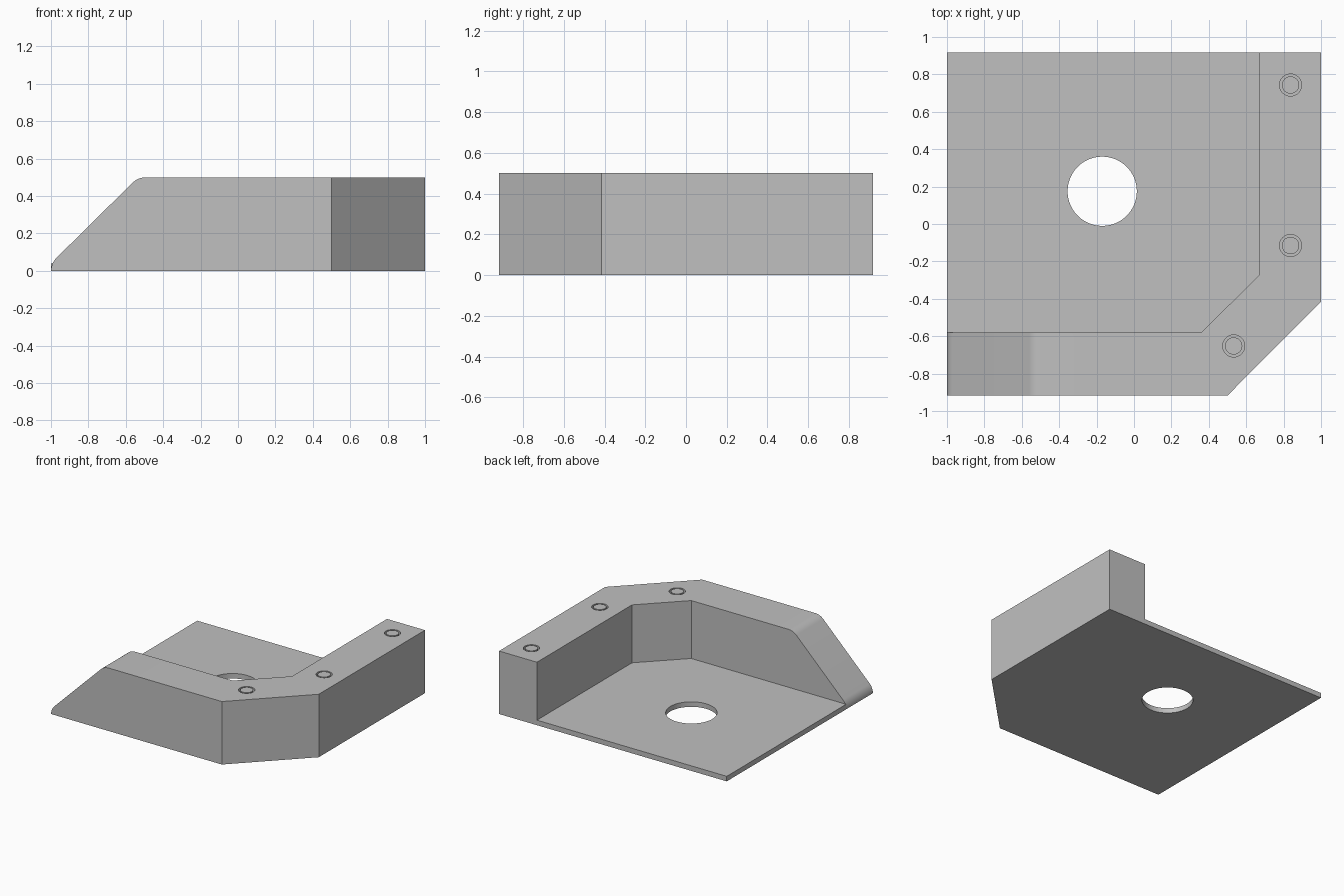
import bpy
import bmesh
from math import sin, cos, radians, tan
from mathutils import Vector

if "Cube" in bpy.data.objects:
    bpy.data.objects.remove(bpy.data.objects["Cube"], do_unlink=True)

HEIGHT, FLOOR, BACK = 0.5, 0.04, 0.917

silver = bpy.data.materials.new("silver_grey")
silver.use_nodes = True
COLOUR = (0.527, 0.527, 0.527, 1)
silver.diffuse_color = COLOUR
silver.node_tree.nodes["Principled BSDF"].inputs["Base Color"].default_value = COLOUR


def prism(name, points, offset):
    """Extrude a planar outline along an offset vector."""
    bm = bmesh.new()
    face = bm.faces.new([bm.verts.new(p) for p in points])
    grown = bmesh.ops.extrude_face_region(bm, geom=[face])["geom"]
    verts = [g for g in grown if isinstance(g, bmesh.types.BMVert)]
    bmesh.ops.translate(bm, verts=verts, vec=offset)
    bmesh.ops.recalc_face_normals(bm, faces=bm.faces)
    mesh = bpy.data.meshes.new(name)
    bm.to_mesh(mesh)
    bm.free()
    mesh.materials.append(silver)
    obj = bpy.data.objects.new(name, mesh)
    bpy.context.collection.objects.link(obj)
    return obj


def disc(name, x, y, radius, bottom, top, sides=64):
    turn = radians(360) / sides
    ring = [(x + radius * cos(i * turn), y + radius * sin(i * turn), bottom)
            for i in range(sides)]
    return prism(name, ring, (0, 0, top - bottom))


def activate(obj):
    bpy.ops.object.select_all(action='DESELECT')
    obj.select_set(True)
    bpy.context.view_layer.objects.active = obj


def cut(obj, cutter):
    mod = obj.modifiers.new("cut", 'BOOLEAN')
    mod.operation, mod.solver, mod.object = 'DIFFERENCE', 'EXACT', cutter
    activate(obj)
    bpy.ops.object.modifier_apply(modifier=mod.name)
    bpy.data.objects.remove(cutter, do_unlink=True)


def smooth(obj):
    activate(obj)
    bpy.ops.object.shade_smooth_by_angle(angle=radians(30))


def arc(cx, cz, radius, start, end, steps=8):
    angles = [radians(start + (end - start) * i / steps) for i in range(steps + 1)]
    return [(cx + radius * cos(a), -1.2, cz + radius * sin(a)) for a in angles]


# Floor plate with its round opening
inner = [(-1, -0.58), (0.36, -0.58), (0.667, -0.275), (0.667, BACK)]
plate = prism("floor_plate", [(x, y, 0) for x, y in inner + [(-1, BACK)]], (0, 0, FLOOR))
cut(plate, disc("opening_cutter", -0.17, 0.175, 0.185, -0.1, 0.2, 96))
smooth(plate)

# Wall along the front, the clipped corner and the left side
outer = [(1, BACK), (1, -0.415), (0.5, -BACK), (-1, -BACK)]
wall = prism("corner_wall", [(x, y, 0) for x, y in inner + outer], (0, 0, HEIGHT))

# Sloping wall end, rounded at its top and toe
R = 0.1
t = R * tan(radians(22.5))
slope = arc(-1 + R, 0.04 - t, R, 180, 135) + arc(-0.535 + t, HEIGHT - R, R, 135, 90)
outside = [(-0.535 + t, -1.2, 0.8), (-1.2, -1.2, 0.8), (-1.2, -1.2, 0.04 - t)]
cut(wall, prism("slope_cutter", slope + outside, Vector((0, 0.8, 0))))

# Flush pins, each in a narrow round groove
pins = [("back_pin", 0.837, 0.743), ("middle_pin", 0.837, -0.115), ("corner_pin", 0.533, -0.652)]
for name, x, y in pins:
    cut(wall, disc("bore_cutter", x, y, 0.059, HEIGHT - 0.1, HEIGHT + 0.1, 48))
    smooth(disc(name, x, y, 0.046, HEIGHT - 0.1, HEIGHT, 48))
smooth(wall)
